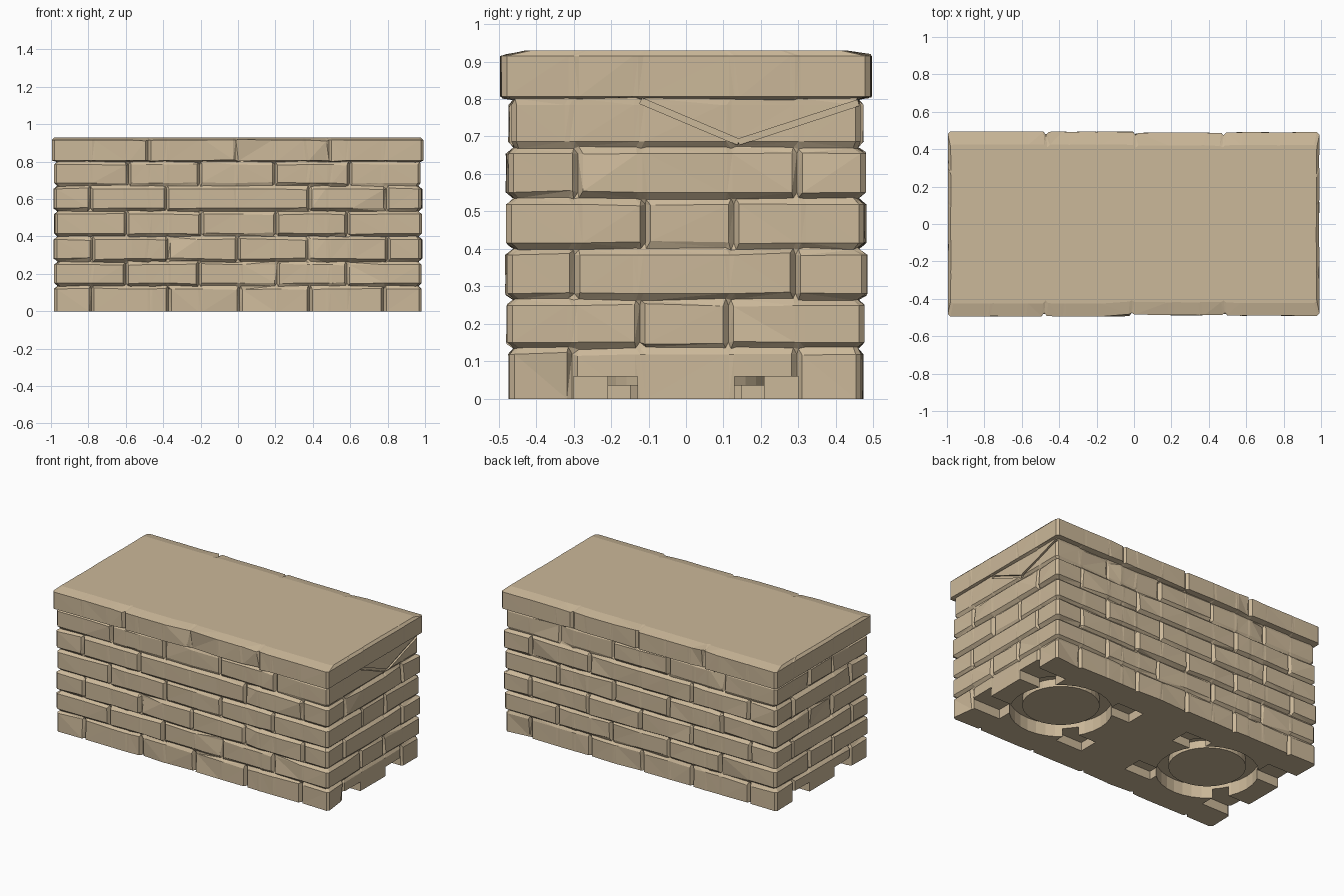
import bpy, bmesh, math, random
from mathutils import Matrix, Vector

if "Cube" in bpy.data.objects:
    bpy.data.objects.remove(bpy.data.objects["Cube"])

random.seed(4)
R = random.uniform

sand = bpy.data.materials.new("sandstone")
sand.diffuse_color = (0.60, 0.48, 0.32, 1)
sand.use_nodes = True
sand.node_tree.nodes["Principled BSDF"].inputs["Base Color"].default_value = sand.diffuse_color

# Course heights, half extents and vertical joints (long sides / short sides)
Z = [0, 0.135, 0.265, 0.40, 0.535, 0.67, 0.80, 0.93]
HALF = [(0.985, 0.475), (0.985, 0.48), (0.988, 0.485), (0.985, 0.482),
        (0.988, 0.482), (0.985, 0.475), (0.997, 0.497)]
LONG = [{0.79, 0.375, 0.0}, {0.59, 0.2}, {0.79, 0.375, 0.0}, {0.59, 0.2},
        {0.79, 0.375}, {0.59, 0.2}, {0.48, 0.0}]
SHORT = [{0.3}, {0.12}, {0.3}, {0.12}, {0.3}, {0.12}, set()]
STATIONS = [[-0.79, -0.59, -0.48, -0.375, -0.2, 0.0, 0.2, 0.375, 0.48, 0.59, 0.79],
            [-0.3, -0.12, 0.12, 0.3]]


def is_joint(row, side, t):
    if side == 1 and row == 5:
        return False
    return abs(t) in (SHORT if side % 2 else LONG)[row]


# Walk round the plan: corner, three points per station, corner
WALK = []
for side in range(4):
    WALK.append((side, -9, 0))
    for t in STATIONS[side % 2]:
        WALK += [(side, t, k) for k in (-1, 0, 1)]
    WALK.append((side, 9, 0))


def place(side, t, hx, hy, inset, corner):
    along = (hy if side % 2 else hx) - corner
    t = max(-along, min(along, t))
    return [(t, -hy + inset), (hx - inset, t), (-t, hy - inset), (-hx + inset, -t)][side]


def groove_ring(z, level):
    """Recessed mortar line between two courses."""
    out = []
    for side, t, k in WALK:
        d = 0.012 if (level == 6 and side == 1) else 0.022
        x, y = place(side, t + k * 0.014, 0.985, 0.48, d, d + 0.012)
        out.append((x, y, z + R(-0.004, 0.004)))
    return out


def course_rings(row):
    """Outer faces of one course: bricks vary in depth, joints are V grooves."""
    hx, hy = HALF[row]
    joints = sum(is_joint(row, s, t) for s, t, k in WALK if k == 0)
    depth = [R(0, 0.010) for _ in range(joints + 1)]
    shift = {(s, t): R(-0.012, 0.012) for s, t, k in WALK}
    lo = 0 if row == 0 else Z[row] + (0.006 if row == 6 else 0.016)
    hi = 0.915 if row == 6 else Z[row + 1] - 0.016
    rings = []
    for z in (lo, hi):
        brick, ring = 0, []
        for side, t, k in WALK:
            joint = abs(t) < 1 and is_joint(row, side, t)
            inset, dz = depth[brick % max(joints, 1)], 0
            if joint and k == 0:
                inset = 0.028 if row < 6 else 0.022
                brick += 1
            elif joint:
                chip = random.random() < 0.15
                inset += R(0.008, 0.018) if chip else R(0.001, 0.005)
                dz = R(-0.008, 0.008)
            elif abs(t) < 1:
                inset += R(0, 0.003)
            if z == 0:
                dz = 0
            tt = t + k * 0.014 + shift[side, t] * (abs(t) < 1)
            x, y = place(side, tt, hx, hy, inset, 0.014 + inset)
            ring.append((x, y, z + dz * 0.7))
        rings.append(ring)
    return rings


# Stack every ring into one closed shell
rings = []
for row in range(7):
    if row:
        rings.append(groove_ring(Z[row], row))
    rings += course_rings(row)
rings.append([(x * 0.985, y * 0.86, 0.93) for x, y, z in rings[-1]])

bm = bmesh.new()
loops = [[bm.verts.new(p) for p in ring] for ring in rings]
n = len(WALK)
for a, b in zip(loops, loops[1:]):
    for i in range(n):
        j = (i + 1) % n
        bm.faces.new((a[i], a[j], b[j], b[i]))
bm.faces.new(loops[0][::-1])
bm.faces.new(loops[-1])
bmesh.ops.triangulate(bm, faces=bm.faces[:])
bmesh.ops.recalc_face_normals(bm, faces=bm.faces[:])


def make(name, bm):
    me = bpy.data.meshes.new(name)
    bm.to_mesh(me)
    bm.free()
    me.materials.append(sand)
    ob = bpy.data.objects.new(name, me)
    bpy.context.collection.objects.link(ob)
    return ob


wall = make("brick_block", bm)


def cut(bm):
    bmesh.ops.recalc_face_normals(bm, faces=bm.faces[:])
    tool = make("cutter", bm)
    tool.hide_render = True
    mod = wall.modifiers.new("cut", 'BOOLEAN')
    mod.operation, mod.solver, mod.object = 'DIFFERENCE', 'EXACT', tool
    bpy.context.view_layer.objects.active = wall
    bpy.ops.object.modifier_apply(modifier=mod.name)
    bpy.data.objects.remove(tool)


def cut_box(center, size, tilt=0):
    b = bmesh.new()
    m = Matrix.Translation(center) @ Matrix.Rotation(tilt, 4, 'X') @ Matrix.Diagonal((*size, 1))
    bmesh.ops.create_cube(b, size=1, matrix=m)
    cut(b)


# Underside: round pockets with a central disc, plus clip slots
for s in (-1, 1):
    b = bmesh.new()
    prof = [(0.30, -0.1), (0.30, 0.085), (0.225, 0.085), (0.225, 0.035)]
    seg = 32
    cols = [[b.verts.new((s * 0.555 + r * math.cos(i * math.tau / seg),
                          r * math.sin(i * math.tau / seg), z)) for r, z in prof]
            for i in range(seg)]
    for i in range(seg):
        p, q = cols[i], cols[(i + 1) % seg]
        for k in range(3):
            b.faces.new((p[k], q[k], q[k + 1], p[k + 1]))
    b.faces.new([c[0] for c in cols])
    b.faces.new([c[3] for c in cols])
    cut(b)
    for y in (-0.215, 0.215):
        cut_box((s * 0.93, y, 0), (0.32, 0.17, 0.12))
        cut_box((s * 0.26, y, 0), (0.19, 0.13, 0.11))

# Slanting cracks on the right end
for (y0, z0), (y1, z1) in (((-0.12, 0.795), (0.14, 0.685)), ((0.14, 0.685), (0.46, 0.79))):
    cut_box((0.985, (y0 + y1) / 2, (z0 + z1) / 2),
            (0.045, math.hypot(y1 - y0, z1 - z0), 0.016), math.atan2(z1 - z0, y1 - y0))
